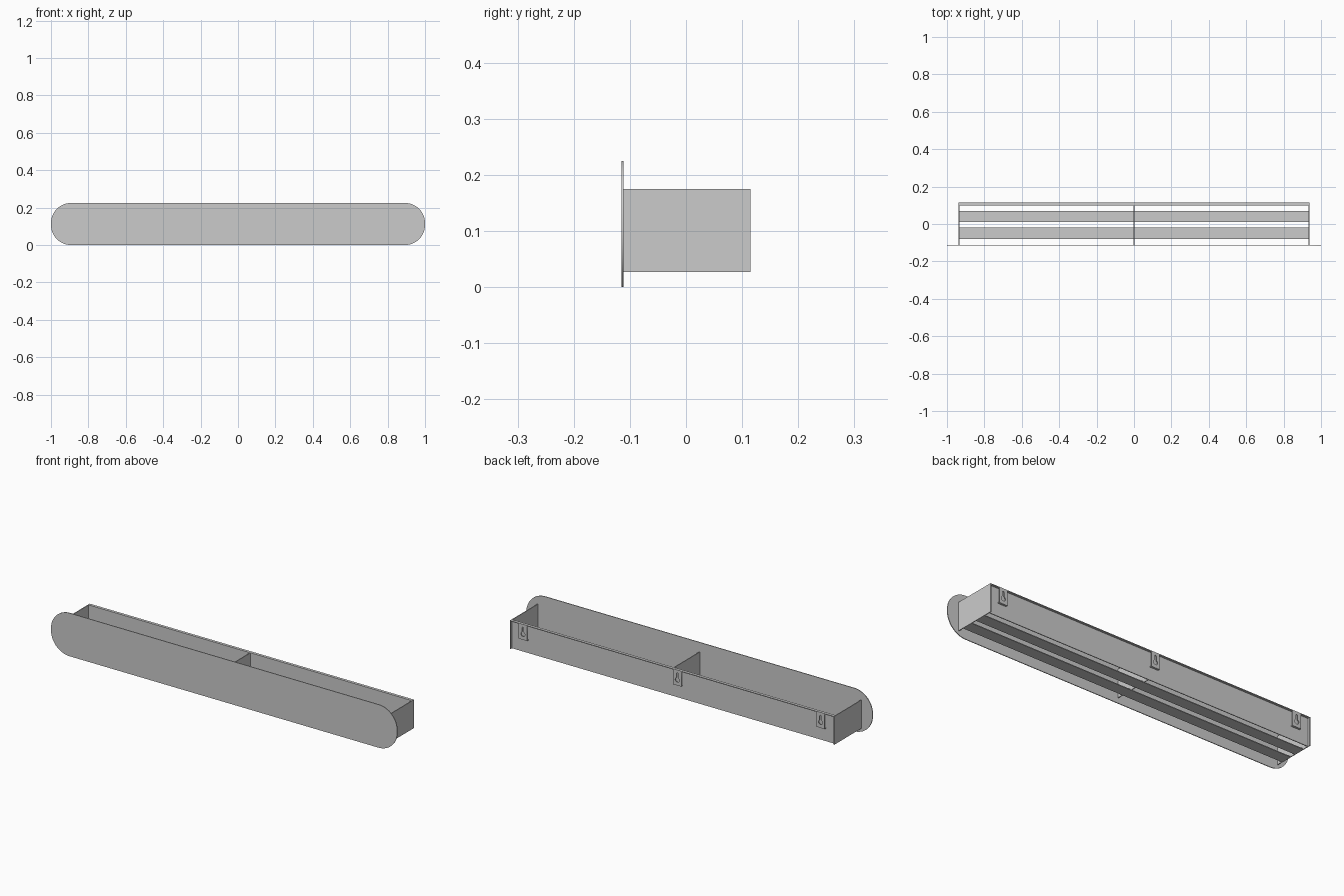
import bpy, bmesh
from math import cos, sin, pi, radians

if "Cube" in bpy.data.objects:
    bpy.data.objects.remove(bpy.data.objects["Cube"])

T = 0.004                    # sheet thickness
Z0, Z1 = 0.027, 0.175        # tray bottom and top
Y0, Y1 = -0.111, 0.115       # tray front and back
XE = 0.937                   # tray half length
YB = 0.1                     # recessed back sheet


def box(name, x, y, z):
    """Box from (min, max) pairs."""
    bm = bmesh.new()
    bmesh.ops.create_cube(bm, size=1)
    for v in bm.verts:
        v.co = [r[0] if c < 0 else r[1] for c, r in zip(v.co, (x, y, z))]
    me = bpy.data.meshes.new(name)
    bm.to_mesh(me)
    bm.free()
    ob = bpy.data.objects.new(name, me)
    bpy.context.collection.objects.link(ob)
    return ob


def arc(cx, cz, r, a0, a1, n):
    """Points along an arc, angles in degrees."""
    return [(cx + r * cos(radians(a0 + (a1 - a0) * i / n)),
             cz + r * sin(radians(a0 + (a1 - a0) * i / n))) for i in range(n + 1)]


def plate(name, loops, y, x=0):
    """Upright sheet centred on y, cut from closed x-z outlines (later loops are holes)."""
    cu = bpy.data.curves.new(name + "_outline", 'CURVE')
    cu.dimensions, cu.fill_mode, cu.extrude = '2D', 'BOTH', T / 2
    for pts in loops:
        sp = cu.splines.new('POLY')
        sp.points.add(len(pts) - 1)
        for p, (u, w) in zip(sp.points, pts):
            p.co = (u, w, 0, 1)
        sp.use_cyclic_u = True
    tmp = bpy.data.objects.new(name + "_outline", cu)
    bpy.context.collection.objects.link(tmp)
    deps = bpy.context.evaluated_depsgraph_get()
    me = bpy.data.meshes.new_from_object(tmp.evaluated_get(deps))
    bpy.data.objects.remove(tmp)
    ob = bpy.data.objects.new(name, me)
    ob.rotation_euler.x = pi / 2
    ob.location = (x, y, 0)
    bpy.context.collection.objects.link(ob)
    return ob


# Front panel with rounded ends
H, R = 0.225, 0.108
outline = (arc(1 - R, H - R, R, 0, 90, 16) + arc(R - 1, H - R, R, 90, 180, 16)
           + arc(R - 1, R, R, 180, 270, 16) + arc(1 - R, R, R, 270, 360, 16))
plate("front_panel", [outline], -0.113)

# Cross plates: two ends and the middle divider
box("left_end", (-XE, -XE + T), (Y0, Y1), (Z0, Z1))
box("right_end", (XE - T, XE), (Y0, Y1), (Z0, Z1))
box("middle_divider", (-T / 2, T / 2), (Y0, YB), (Z0, Z1))

# Back sheet with a folded top flange
box("back_sheet", (-XE + T, XE - T), (YB, YB + T), (Z0, Z1))
box("back_top_flange", (-XE + T, XE - T), (YB, Y1), (Z1 - T, Z1))

# Bottom slats
for name, ya in (("rear_slat", 0.01), ("front_slat", -0.08)):
    box(name, (-XE + T, XE - T), (ya, ya + 0.06), (Z0, Z0 + T))

# Keyhole hangers, each with a lip back to the sheet
W, ZH = 0.024, 0.098
keyhole = arc(0, 0.123, 0.012, 115, 425, 20) + arc(0, 0.155, 0.005, 0, 180, 8)
for i, x in enumerate((-0.858, -0.03, 0.862), 1):
    rect = [(-W, ZH), (W, ZH), (W, Z1 - T), (-W, Z1 - T)]
    plate(f"hanger_{i}", [rect, keyhole], Y1 - T / 2, x)
    box(f"hanger_lip_{i}", (x - W, x + W), (YB + T, Y1), (ZH - T, ZH))
